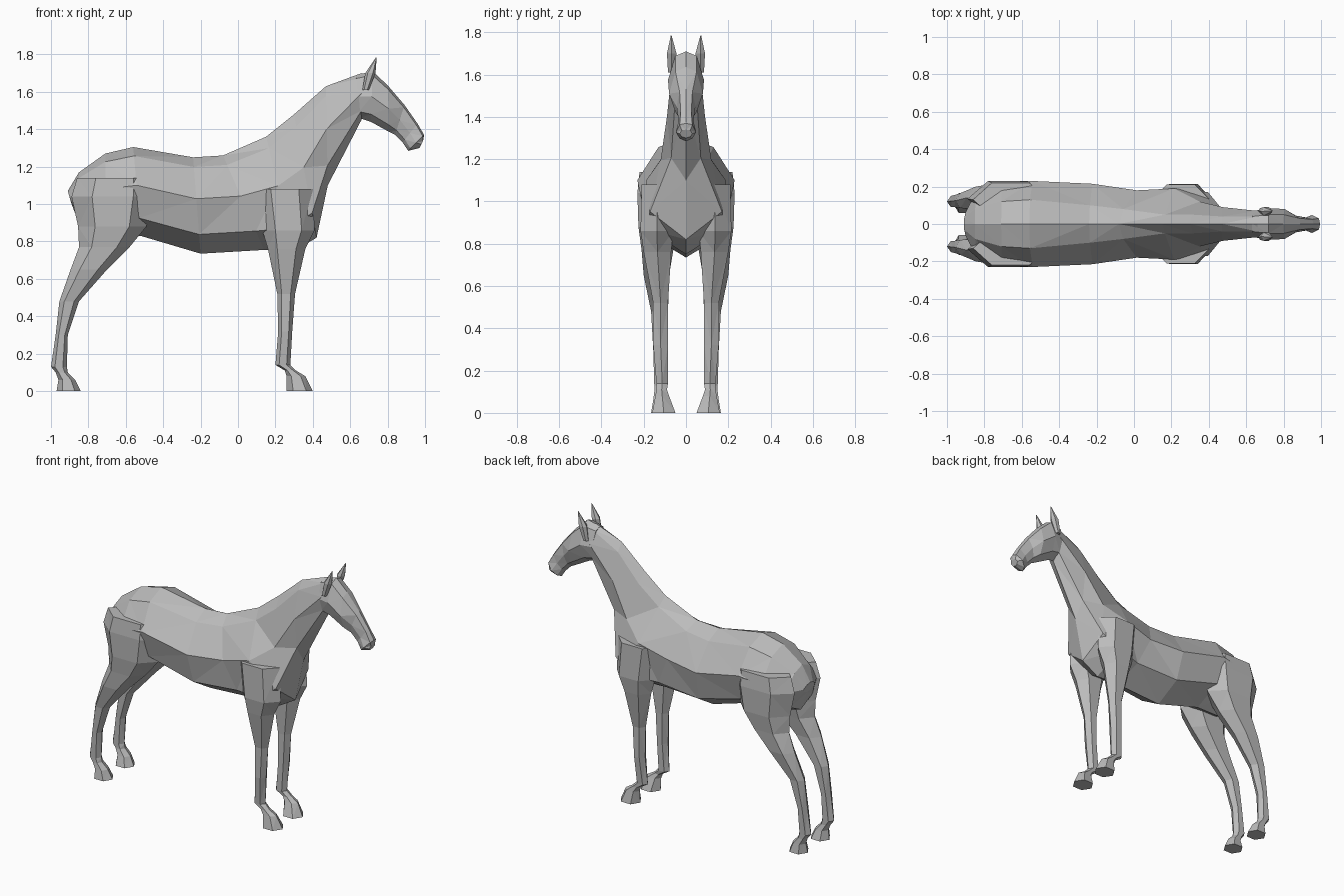
import bpy, bmesh
from math import cos, sin, pi

old = bpy.data.objects.get("Cube")
if old:
    bpy.data.objects.remove(old, do_unlink=True)

coat = bpy.data.materials.new("grey coat")
coat.use_nodes = True
coat.diffuse_color = (0.5, 0.5, 0.5, 1)
shader = next(n for n in coat.node_tree.nodes if n.type == 'BSDF_PRINCIPLED')
shader.inputs["Base Color"].default_value = coat.diffuse_color
shader.inputs["Roughness"].default_value = 0.8


def loft(name, rings):
    """Skin equal-sized rings of points into a closed, faceted solid."""
    bm = bmesh.new()
    loops = [[bm.verts.new(p) for p in ring] for ring in rings]
    count = len(loops[0])
    for low, high in zip(loops, loops[1:]):
        for i in range(count):
            j = (i + 1) % count
            bm.faces.new((low[i], low[j], high[j], high[i]))
    bm.faces.new(loops[0])
    bm.faces.new(loops[-1])
    bmesh.ops.triangulate(bm, faces=bm.faces[:])
    bmesh.ops.recalc_face_normals(bm, faces=bm.faces[:])
    mesh = bpy.data.meshes.new(name)
    bm.to_mesh(mesh)
    bm.free()
    mesh.materials.append(coat)
    obj = bpy.data.objects.new(name, mesh)
    bpy.context.collection.objects.link(obj)
    return obj


def body_ring(section, levels):
    """Symmetric upright ring between a top point and a bottom point."""
    tx, tz, bx, bz, *widths = section
    side = [(tx + (bx - tx) * t, w, tz + (bz - tz) * t)
            for t, w in zip(levels, widths)]
    mirrored = [(x, -y, z) for x, y, z in reversed(side)]
    return [(tx, 0, tz)] + side + [(bx, 0, bz)] + mirrored


def leg_ring(section, side):
    """Six-sided level ring from its back, front, inner and outer limits."""
    z, back, front, inner, outer = section
    cx, cy = (back + front) / 2, (inner + outer) / 2
    rx, ry = (front - back) / 2, (outer - inner) / 2
    return [(cx + rx * cos(i * pi / 3),
             side * (cy + ry * sin(i * pi / 3) / sin(pi / 3)), z)
            for i in range(6)]


# Trunk and neck: top x, top z, bottom x, bottom z, upper / middle / lower half widths
trunk = [
    (-.91, 1.07, -.89, 1.0, .03, .06, .04),
    (-.85, 1.17, -.84, .87, .08, .17, .12),
    (-.71, 1.27, -.70, .83, .12, .22, .17),
    (-.56, 1.305, -.52, .83, .13, .23, .18),
    (-.24, 1.25, -.20, .735, .10, .215, .17),
    (-.08, 1.26, .14, .755, .08, .18, .15),
    (.15, 1.36, .30, .75, .05, .19, .19),
    (.30, 1.48, .42, .82, .05, .12, .17),
    (.47, 1.63, .48, 1.10, .04, .09, .07),
    (.66, 1.70, .66, 1.45, .04, .07, .05),
]
loft("trunk_and_neck", [body_ring(s, (.1, .43, .8)) for s in trunk])

# Head from poll to lips
head = [
    (.63, 1.69, .65, 1.46, .04, .07, .05),
    (.72, 1.71, .71, 1.44, .05, .085, .055),
    (.80, 1.635, .81, 1.385, .05, .08, .05),
    (.89, 1.53, .84, 1.37, .03, .045, .03),
    (.96, 1.43, .88, 1.33, .025, .035, .025),
    (.995, 1.37, .91, 1.285, .03, .048, .03),
    (.99, 1.34, .97, 1.30, .02, .03, .02),
]
loft("head", [body_ring(s, (.08, .5, .85)) for s in head])

# Legs: height, back, front, inner, outer
foreleg = [
    (0, .26, .40, .05, .16),
    (.08, .26, .36, .08, .145),
    (.11, .25, .31, .09, .14),
    (.14, .20, .28, .085, .14),
    (.32, .215, .29, .085, .155),
    (.52, .21, .305, .085, .155),
    (.76, .16, .36, .07, .20),
    (.86, .13, .41, .06, .215),
    (1.08, .10, .40, .06, .21),
]
hindleg = [
    (0, -.97, -.84, .06, .165),
    (.06, -.96, -.87, .08, .155),
    (.10, -.975, -.91, .09, .15),
    (.13, -1.0, -.915, .09, .15),
    (.30, -.975, -.91, .09, .155),
    (.48, -.955, -.85, .085, .165),
    (.65, -.895, -.70, .08, .20),
    (.77, -.85, -.58, .06, .21),
    (.88, -.855, -.49, .04, .225),
    (1.04, -.89, -.45, .04, .23),
    (1.14, -.86, -.46, .04, .22),
]
for label, side in (("left", 1), ("right", -1)):
    loft(label + "_foreleg", [leg_ring(s, side) for s in foreleg])
    loft(label + "_hindleg", [leg_ring(s, side) for s in hindleg])
    # Ear: a narrow leaf with a pointed tip
    ear = [
        (1.61, .665, .70, .055, .085),
        (1.70, .68, .735, .045, .09),
        (1.785, .738, .742, .068, .072),
    ]
    loft(label + "_ear", [leg_ring(s, side) for s in ear])
